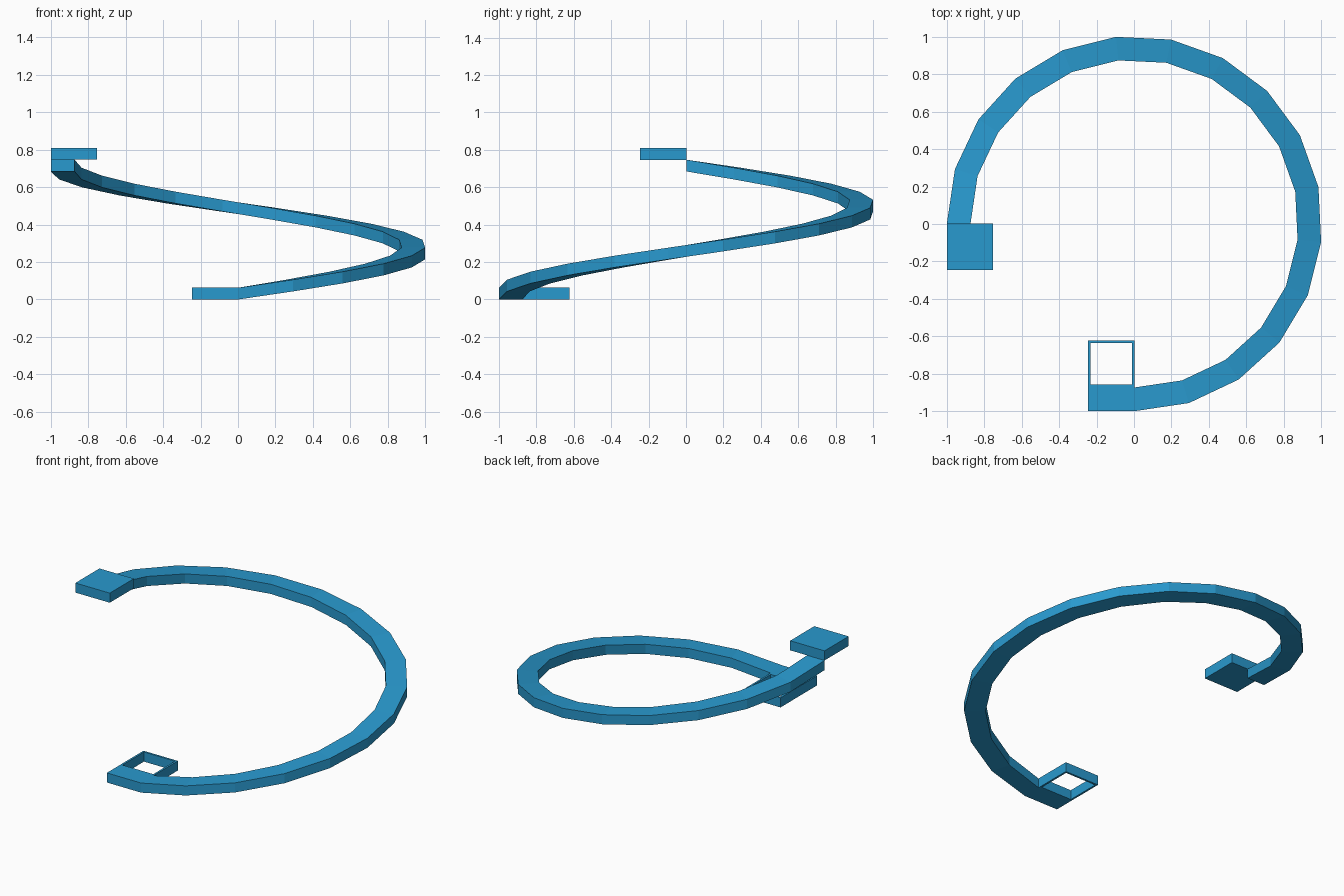
import bpy, bmesh
from math import sin, cos, radians

if "Cube" in bpy.data.objects:
    bpy.data.objects.remove(bpy.data.objects["Cube"])

R_OUT, R_IN, THICK = 1.0024, 0.876, 0.0625
SWEEP, STEPS, RISE = 270, 16, 0.684
SIDE = 0.2475         # landing width
OFFSET = 0.0024       # spiral axis, so that the whole is centred

blue = bpy.data.materials.new("blue")
blue.diffuse_color = (0.022, 0.32, 0.62, 1)
blue.use_nodes = True
blue.node_tree.nodes["Principled BSDF"].inputs["Base Color"].default_value = blue.diffuse_color


def make_object(name, bm):
    bmesh.ops.translate(bm, vec=(OFFSET, OFFSET, 0), verts=bm.verts)
    bmesh.ops.recalc_face_normals(bm, faces=bm.faces)
    mesh = bpy.data.meshes.new(name)
    bm.to_mesh(mesh)
    bm.free()
    mesh.materials.append(blue)
    obj = bpy.data.objects.new(name, mesh)
    bpy.context.collection.objects.link(obj)
    return obj


def bridge(bm, rings, closed=False):
    # Skin four-point sections into a tube, capped unless it closes on itself
    pairs = list(zip(rings, rings[1:] + rings[:1])) if closed else list(zip(rings, rings[1:]))
    for a, b in pairs:
        for i in range(4):
            j = (i + 1) % 4
            bm.faces.new((a[i], a[j], b[j], b[i]))
    if not closed:
        bm.faces.new(rings[0])
        bm.faces.new(rings[-1])


def section(bm, outer, inner, z):
    return [bm.verts.new((*p, h)) for p, h in
            ((outer, z), (inner, z), (inner, z + THICK), (outer, z + THICK))]


def rect(x0, x1, y0, y1):
    return [(x0, y0), (x1, y0), (x1, y1), (x0, y1)]


# Spiral ramp: three quarters of a turn, rising steadily
bm = bmesh.new()
rings = []
for i in range(STEPS + 1):
    t = i / STEPS
    a = radians(-90 + SWEEP * t)
    rings.append(section(bm, (R_OUT * cos(a), R_OUT * sin(a)),
                         (R_IN * cos(a), R_IN * sin(a)), RISE * t))
bridge(bm, rings)
make_object("spiral_ramp", bm)

# Lower landing: flat slab with a thin-walled square opening behind it
bm = bmesh.new()
outer = rect(-SIDE, 0, -R_OUT, -0.625)
inner = rect(-SIDE + 0.0125, -0.0125, -0.860, -0.638)
bridge(bm, [section(bm, o, i, 0) for o, i in zip(outer, inner)], closed=True)
make_object("lower_landing_frame", bm)

# Upper landing: solid square slab one thickness above the ramp end
bm = bmesh.new()
bmesh.ops.create_cube(bm, size=1)
bmesh.ops.scale(bm, vec=(SIDE, SIDE, THICK), verts=bm.verts)
bmesh.ops.translate(bm, vec=(-R_OUT + SIDE / 2, -SIDE / 2, RISE + 1.5 * THICK), verts=bm.verts)
make_object("upper_landing", bm)
